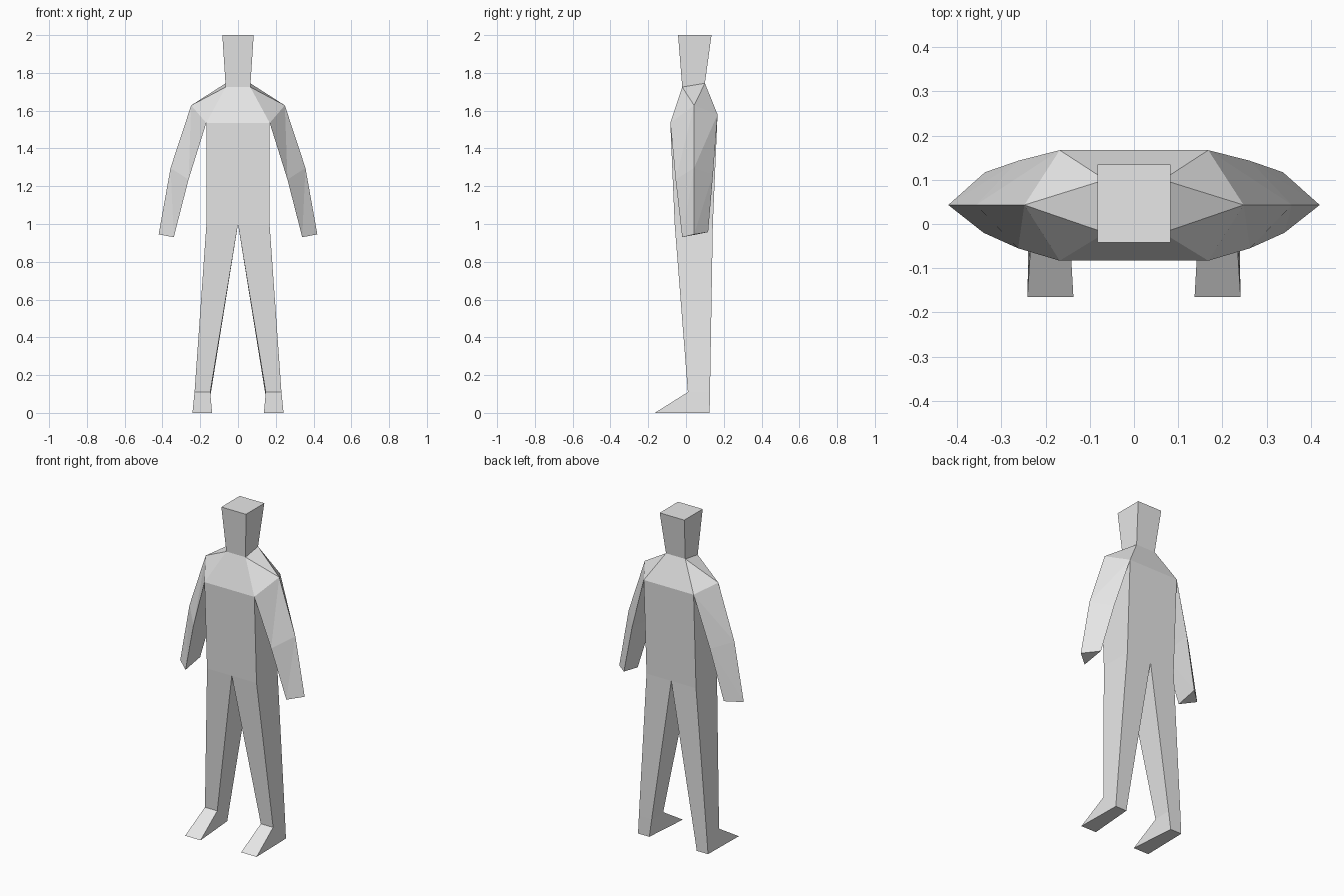
import bpy

cube = bpy.data.objects.get("Cube")
if cube:
    bpy.data.objects.remove(cube, do_unlink=True)

# One plain grey for the whole figure
grey = bpy.data.materials.new("light_grey")
grey.use_nodes = True
grey.diffuse_color = (0.8, 0.8, 0.8, 1)
grey.node_tree.nodes["Principled BSDF"].inputs["Base Color"].default_value = (0.8, 0.8, 0.8, 1)


def add_part(name, points, faces, mirror=True):
    """Flat-shaded mesh, optionally mirrored across x = 0."""
    mesh = bpy.data.meshes.new(name)
    mesh.from_pydata(points, [], faces)
    mesh.materials.append(grey)
    part = bpy.data.objects.new(name, mesh)
    bpy.context.collection.objects.link(part)
    if mirror:
        mod = part.modifiers.new("mirror", 'MIRROR')
        mod.use_axis[0] = True
    return part


def loft(name, rings, cap_bottom=False, cap_top=False, triangles=False, mirror=True):
    """Skin matching rings, listed bottom to top and anticlockwise from above."""
    n = len(rings[0])
    points = [p for ring in rings for p in ring]
    faces = []
    for r in range(len(rings) - 1):
        for i in range(n):
            a, b = r * n + i, r * n + (i + 1) % n
            if triangles:
                faces += [(a, b, b + n), (a, b + n, a + n)]
            else:
                faces.append((a, b, b + n, a + n))
    if cap_bottom:
        faces.append(tuple(reversed(range(n))))
    if cap_top:
        faces.append(tuple(range(len(points) - n, len(points))))
    return add_part(name, points, faces, mirror)


def centre(p):
    return (0, p[1], p[2])


# Shared corners where the parts meet
hip_front, hip_back = (0.167, -0.06, 1.0), (0.167, 0.142, 1.0)
chest_front, chest_back = (0.168, -0.083, 1.535), (0.168, 0.167, 1.58)
shoulder = (0.248, 0.043, 1.628)
neck_front, neck_back = (0.065, -0.02, 1.725), (0.065, 0.1, 1.745)

# Torso with sloping shoulders
corners = [hip_front, hip_back, chest_front, chest_back, neck_front, neck_back]
HF, HB, CF, CB, NF, NB = range(6)
MID, S = 6, 12
add_part("torso", corners + [centre(p) for p in corners] + [shoulder], [
    (HF + MID, HF, CF, CF + MID),
    (HF, HB, CB, CF),
    (HB, HB + MID, CB + MID, CB),
    (CF + MID, CF, NF, NF + MID),
    (CF, S, NF),
    (S, NB, NF),
    (S, CB, NB),
    (CB, CB + MID, NB + MID, NB),
])


# Head, flaring upward from the neck
def square(front, back):
    return [(-front[0], *front[1:]), front, back, (-back[0], *back[1:])]


loft("head", [
    square(neck_front, neck_back),
    square((0.083, -0.042, 2), (0.083, 0.135, 2)),
], cap_top=True, mirror=False)

# Arms: triangular section, outer ridge, back edge, front edge
loft("arms", [
    [(0.42, 0.043, 0.945), (0.337, 0.117, 0.957), (0.34, -0.02, 0.93)],
    [(0.357, 0.043, 1.297), (0.262, 0.143, 1.265), (0.262, -0.055, 1.235)],
    [shoulder, chest_back, chest_front],
], cap_bottom=True, triangles=True)

# Legs with wedge feet
loft("legs", [
    [(0.137, -0.165, 0), (0.241, -0.165, 0), (0.236, 0.125, 0), (0.16, 0.125, 0)],
    [(0.147, 0.01, 0.11), (0.23, 0.01, 0.11), (0.229, 0.127, 0.11), (0.143, 0.127, 0.11)],
    [centre(hip_front), hip_front, hip_back, centre(hip_back)],
], cap_bottom=True)
